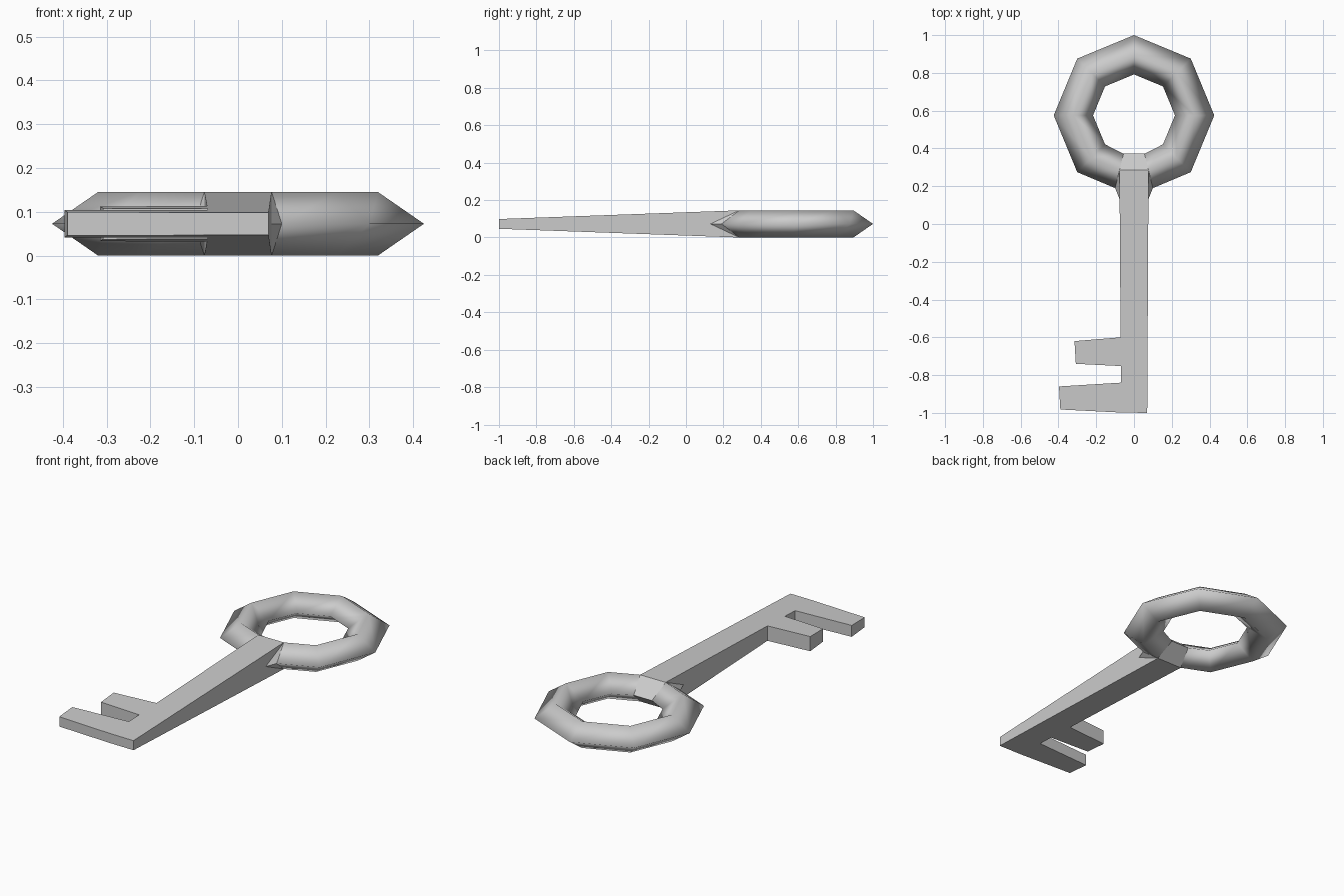
import bpy, bmesh
from math import cos, sin, radians

cube = bpy.data.objects.get("Cube")
if cube:
    bpy.data.objects.remove(cube)

MID = 0.0725          # half thickness of the ring and height of the middle plane
CENTRE_Y = 0.575      # middle of the ring

grey = bpy.data.materials.new("grey_metal")
grey.use_nodes = True
colour = (0.6, 0.6, 0.6, 1)
grey.diffuse_color = colour
grey.node_tree.nodes["Principled BSDF"].inputs["Base Color"].default_value = colour


def finish(name, bm, smooth=False):
    bmesh.ops.recalc_face_normals(bm, faces=bm.faces)
    for f in bm.faces:
        f.smooth = smooth
    mesh = bpy.data.meshes.new(name)
    bm.to_mesh(mesh)
    bm.free()
    mesh.materials.append(grey)
    obj = bpy.data.objects.new(name, mesh)
    bpy.context.collection.objects.link(obj)


def section(bm, outer, ridge, inner):
    """Diamond cross-section of the ring from three plan points."""
    pts = [(*outer, MID), (*ridge, 2 * MID), (*inner, MID), (*ridge, 0)]
    return [bm.verts.new(p) for p in pts]


# Ring: octagonal loop of diamond sections, open where the shank joins
bm = bmesh.new()
loops = [section(bm, (0.1, 0.19), (0.077, 0.285), (0.055, 0.372))]
for i in range(1, 8):
    a = radians(-90 + 45 * i)
    loops.append(section(bm, *[(r * cos(a), CENTRE_Y + r * sin(a))
                               for r in (0.425, 0.32, 0.217)]))
loops.append(section(bm, (-0.1, 0.19), (-0.077, 0.285), (-0.055, 0.372)))
for a, b in zip(loops, loops[1:]):
    for j in range(4):
        k = (j + 1) % 4
        bm.faces.new((a[j], a[k], b[k], b[j]))
finish("ring", bm, smooth=True)

# Shank and teeth: one plan outline, thinning evenly towards the tip
outline = [(0.07, -1), (0.077, 0.285), (-0.077, 0.285), (-0.071, -0.6),
           (-0.315, -0.62), (-0.308, -0.74), (-0.07, -0.752), (-0.07, -0.84),
           (-0.397, -0.86), (-0.39, -0.982), (-0.07, -0.998)]
bm = bmesh.new()


def level(side):
    return [bm.verts.new((x, y, MID + side * (0.026 + (y + 1) * 0.0362)))
            for x, y in outline]


top, bottom = level(1), level(-1)
bm.faces.new(top)
bm.faces.new(bottom[::-1])
for i in range(len(outline)):
    j = (i + 1) % len(outline)
    bm.faces.new((top[i], bottom[i], bottom[j], top[j]))
finish("shank_and_teeth", bm)

# Throat: wedge that closes the ring between its two open ends
bm = bmesh.new()
ends = [[bm.verts.new((s * x, y, z)) for x, y, z in
         ((0.077, 0.285, 2 * MID), (0.055, 0.372, MID), (0.077, 0.285, 0))]
        for s in (1, -1)]
for i in range(3):
    j = (i + 1) % 3
    bm.faces.new((ends[0][i], ends[0][j], ends[1][j], ends[1][i]))
for end in ends:
    bm.faces.new(end)
finish("throat", bm)

# Shoulders: small pointed flares where the shank meets the ring
for side, name in ((1, "left_shoulder"), (-1, "right_shoulder")):
    bm = bmesh.new()
    v = [bm.verts.new((side * x, y, z)) for x, y, z in
         ((0.1, 0.19, MID), (0.077, 0.285, 2 * MID),
          (0.076, 0.13, MID), (0.077, 0.285, 0))]
    for ids in ((0, 1, 2), (0, 2, 3), (0, 3, 1), (1, 3, 2)):
        bm.faces.new([v[i] for i in ids])
    finish(name, bm)
